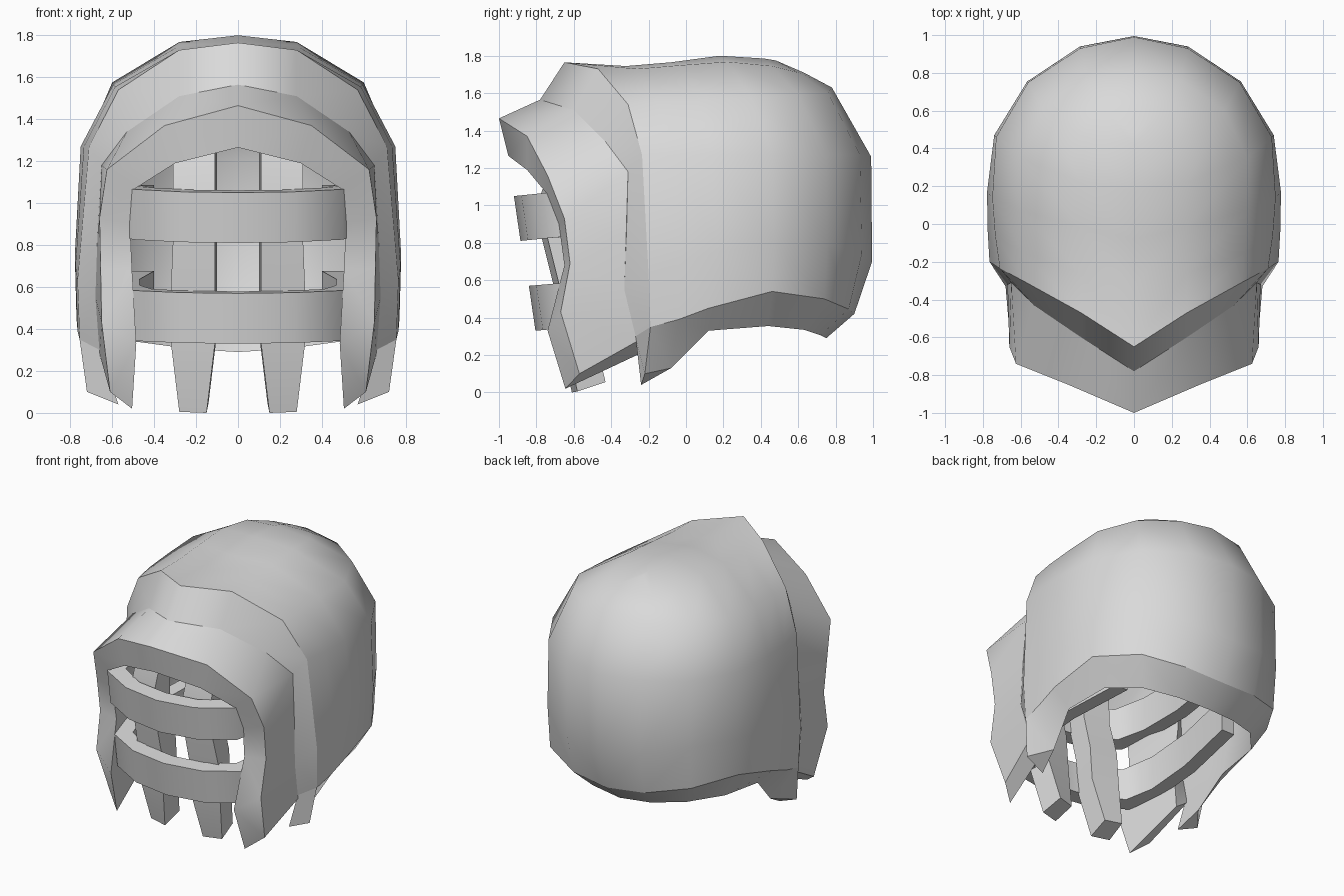
import bpy
import bmesh
from mathutils import Vector

cube = bpy.data.objects.get("Cube")
if cube:
    bpy.data.objects.remove(cube, do_unlink=True)

steel = bpy.data.materials.new("grey_steel")
steel.use_nodes = True
GREY = (0.7, 0.7, 0.7, 1.0)
steel.diffuse_color = GREY
steel.node_tree.nodes["Principled BSDF"].inputs["Base Color"].default_value = GREY


def mirrored_verts(bm, cache, points):
    """Yield shared vertices for the points, then for their mirror image."""
    for side in (1, -1):
        verts = []
        for x, y, z in points:
            key = (round(side * x, 4) + 0.0, round(y, 4), round(z, 4))
            if key not in cache:
                cache[key] = bm.verts.new(key)
            if cache[key] not in verts:
                verts.append(cache[key])
        yield verts


def add_face(bm, cache, points, smooth=True):
    for verts in mirrored_verts(bm, cache, points):
        if len(verts) > 2 and not bm.faces.get(verts):
            bm.faces.new(verts).smooth = smooth


def crease(bm, cache, points):
    """Keep the edges along a line of points sharp."""
    for pair in zip(points, points[1:]):
        for verts in mirrored_verts(bm, cache, pair):
            edge = bm.edges.get(verts) if len(verts) == 2 else None
            if edge:
                edge.smooth = False


def finish(name, bm):
    bmesh.ops.recalc_face_normals(bm, faces=bm.faces[:])
    mesh = bpy.data.meshes.new(name)
    bm.to_mesh(mesh)
    bm.free()
    mesh.materials.append(steel)
    bpy.context.collection.objects.link(bpy.data.objects.new(name, mesh))


def loft(name, sections):
    """Mirrored solid through closed sections, capped away from the centre plane."""
    bm, cache = bmesh.new(), {}
    for a, b in zip(sections, sections[1:]):
        for i in range(len(a)):
            k = (i + 1) % len(a)
            add_face(bm, cache, (a[i], b[i], b[k], a[k]))
    for end in (sections[0], sections[-1]):
        if any(p[0] > 0.001 for p in end):
            add_face(bm, cache, end, smooth=False)
    for line in zip(*sections):
        crease(bm, cache, line)
    finish(name, bm)


# Front lip of the dome, from the crown down to the cheek tip
lip = [(0, -.78, 1.565), (.28, -.6, 1.51), (.53, -.43, 1.34), (.65, -.31, 1.18),
       (.68, -.33, .55), (.66, -.27, .3), (.57, -.24, .04)]

# Dome ribs, each running from the crown ridge down to the inner rim
ribs = [
    lip,
    [(0, -.65, 1.765), (.28, -.47, 1.73), (.57, -.31, 1.54), (.71, -.235, 1.27),
     (.765, -.2, .63), (.755, -.19, .35), (.72, -.22, .1)],
    [(0, -.32, 1.745), (.28, -.26, 1.73), (.585, -.155, 1.555), (.735, -.06, 1.27),
     (.775, -.03, .7), (.765, -.04, .39), (.61, -.08, .13)],
    [(0, -.08, 1.765), (.28, -.02, 1.75), (.595, .07, 1.565), (.75, .14, 1.27),
     (.778, .17, .75), (.77, .12, .45), (.65, .12, .33)],
    [(0, .18, 1.8), (.28, .22, 1.768), (.6, .35, 1.575), (.73, .46, 1.27),
     (.74, .47, .8), (.735, .46, .54), (.62, .44, .355)],
    [(0, .42, 1.785), (.25, .46, 1.745), (.48, .6, 1.59), (.56, .75, 1.27),
     (.565, .755, .8), (.555, .74, .5), (.45, .63, .335)],
    [(0, .48, 1.775), (.15, .6, 1.71), (.25, .76, 1.6), (.285, .93, 1.27),
     (.285, .94, .74), (.28, .87, .445), (.23, .72, .305)],
    [(0, .48, 1.775), (0, .63, 1.71), (0, .78, 1.63), (0, .99, 1.26),
     (0, .995, .7), (0, .9, .42), (0, .75, .29)],
]

# Lining: the ribs drawn inwards, meeting the dome at the lip and the rim
core = Vector((0, .1, .8))
lining = [lip] + [[tuple(core + (Vector(p) - core) * .88) for p in rib[:-1]] + [rib[-1]]
                  for rib in ribs[2:]]

bm, cache = bmesh.new(), {}
for shell in (ribs, lining):
    for a, b in zip(shell, shell[1:]):
        for r in range(len(a) - 1):
            add_face(bm, cache, (a[r], b[r], b[r + 1], a[r + 1]))
add_face(bm, cache, [rib[-1] for rib in ribs[:3]], smooth=False)
for line in (lip, ribs[1], [rib[-2] for rib in ribs], [rib[-1] for rib in ribs]):
    crease(bm, cache, line)
finish("helmet_dome", bm)

# Face frame: opening edge, brow edge, rear edge and inside return
opening = [(0, -.95, 1.265), (.3, -.85, 1.19), (.49, -.75, 1.07), (.515, -.68, .9),
           (.505, -.65, .68), (.485, -.74, .33), (.505, -.645, .02)]
brow = [(0, -1, 1.465), (.35, -.85, 1.37), (.625, -.74, 1.16), (.66, -.65, .93),
        (.655, -.62, .69), (.65, -.67, .43), (.61, -.57, .1)]
rear = lip[:4] + [(.67, -.32, .84), (.68, -.33, .55), (.66, -.25, .28)]
inside = [(0, -.7, 1.45), (.25, -.54, 1.39), (.46, -.38, 1.24), (.58, -.27, 1.1),
          (.6, -.27, .84), (.58, -.29, .52), (.56, -.24, .21)]
loft("face_frame", list(zip(opening, brow, rear, inside)))

# Horizontal guard bands, curving back inside the dome
outer = [(0, -.92), (.27, -.88), (.5, -.76), (.57, -.5), (.57, -.15), (.5, .33)]
inner = [(0, -.81), (.23, -.78), (.41, -.68), (.47, -.46), (.47, -.13), (.4, .33)]


def guard_band(name, top, shift, rise, reach):
    """Band whose edge climbs backwards until the given reach."""
    sections = []
    for (ox, oy), (ix, iy) in zip(outer, inner):
        def z_at(y):
            return top + rise * min(y + .92, reach)
        lean = .035 if oy < -.6 else 0
        sections.append([(ox, oy + shift, z_at(oy)), (ox, oy + shift + lean, z_at(oy) - .24),
                         (ix, iy + shift + lean, z_at(iy) - .24), (ix, iy + shift, z_at(iy))])
    loft(name, sections)


guard_band("upper_guard_band", 1.05, 0, .1, .36)
guard_band("lower_guard_band", .57, .08, .085, 2)

# Vertical guard bars, one each side: front y, z, inner x, outer x
path = [(-.66, 1.38, .11, .31), (-.78, 1.05, .11, .31), (-.77, .82, .11, .31),
        (-.71, .58, .11, .32), (-.69, .33, .11, .32), (-.61, 0, .15, .28)]
loft("vertical_guard_bars", [
    [(x0, y, z), (x1, y + .03, z + .005), (x1 - .02, y + .18, z + .055), (x0 - .01, y + .15, z + .05)]
    for y, z, x0, x1 in path])
